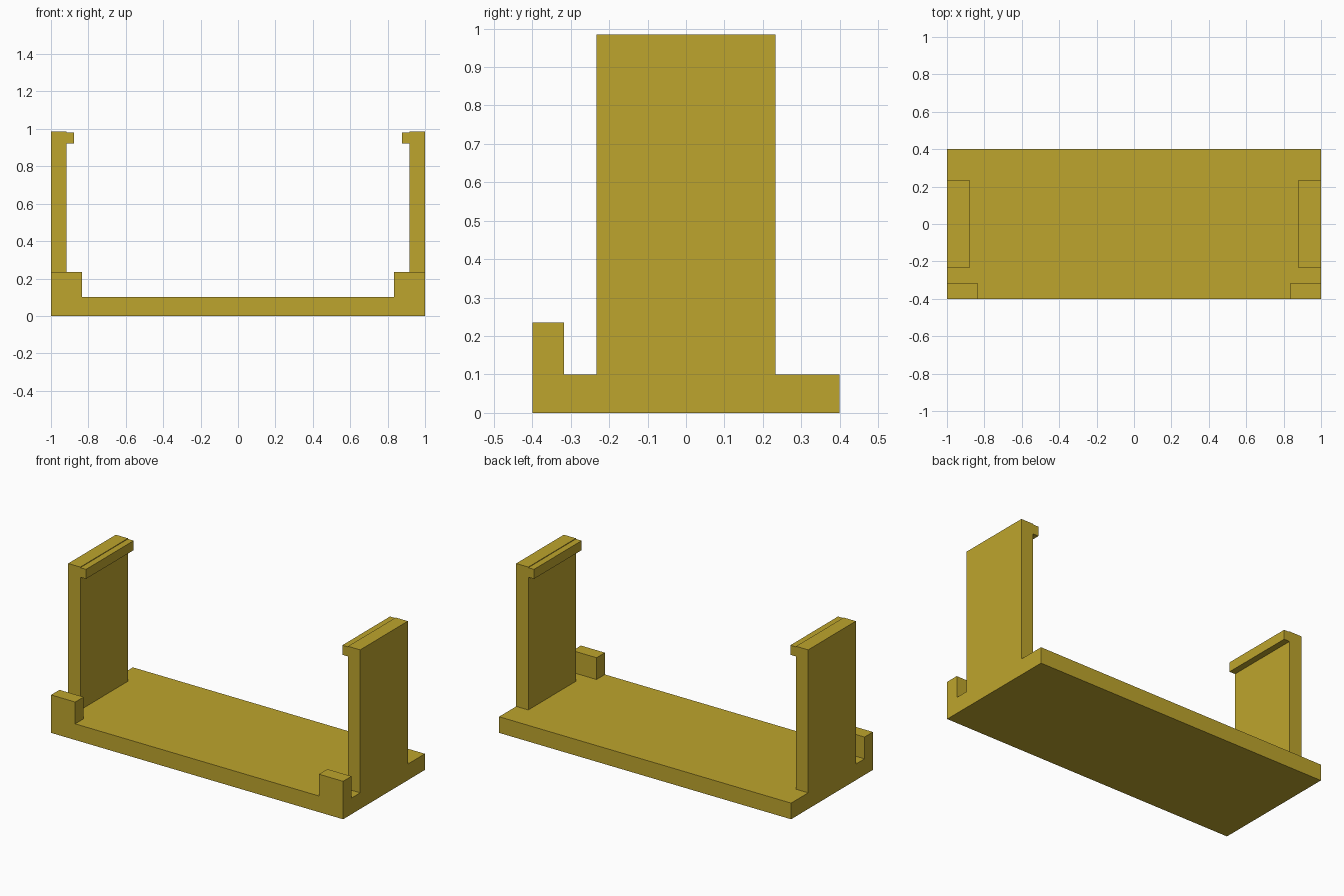
import bpy
import bmesh

if "Cube" in bpy.data.objects:
    bpy.data.objects.remove(bpy.data.objects["Cube"])

mat = bpy.data.materials.new("mustard_yellow")
mat.diffuse_color = (0.515, 0.376, 0.026, 1)
mat.use_nodes = True
mat.node_tree.nodes["Principled BSDF"].inputs["Base Color"].default_value = mat.diffuse_color


def extrude_profile(name, profile, y0, y1):
    """Extrude an (x, z) outline from y0 to y1."""
    bm = bmesh.new()
    face = bm.faces.new([bm.verts.new((x, y0, z)) for x, z in profile])
    ext = bmesh.ops.extrude_face_region(bm, geom=[face])
    moved = [v for v in ext["geom"] if isinstance(v, bmesh.types.BMVert)]
    bmesh.ops.translate(bm, verts=moved, vec=(0, y1 - y0, 0))
    bmesh.ops.recalc_face_normals(bm, faces=bm.faces)
    mesh = bpy.data.meshes.new(name)
    bm.to_mesh(mesh)
    bm.free()
    mesh.materials.append(mat)
    obj = bpy.data.objects.new(name, mesh)
    bpy.context.collection.objects.link(obj)
    return obj


def rect(x0, x1, z0, z1):
    return [(x0, z0), (x1, z0), (x1, z1), (x0, z1)]


BASE_TOP = 0.10

# Flat base plate
extrude_profile("base_plate", rect(-1, 1, 0, BASE_TOP), -0.4, 0.4)

# Upright clip: wall with an inward lip, its top a hair below the wall top
clip = [(1, BASE_TOP), (1, 0.985), (0.917, 0.985), (0.917, 0.981),
        (0.878, 0.981), (0.878, 0.922), (0.917, 0.922), (0.917, BASE_TOP)]

for side, s in (("right", 1), ("left", -1)):
    extrude_profile(side + "_clip", [(s * x, z) for x, z in clip], -0.233, 0.233)
    # Low corner stop on the front edge
    extrude_profile(side + "_front_stop", rect(s * 0.835, s, BASE_TOP, 0.235), -0.4, -0.318)
